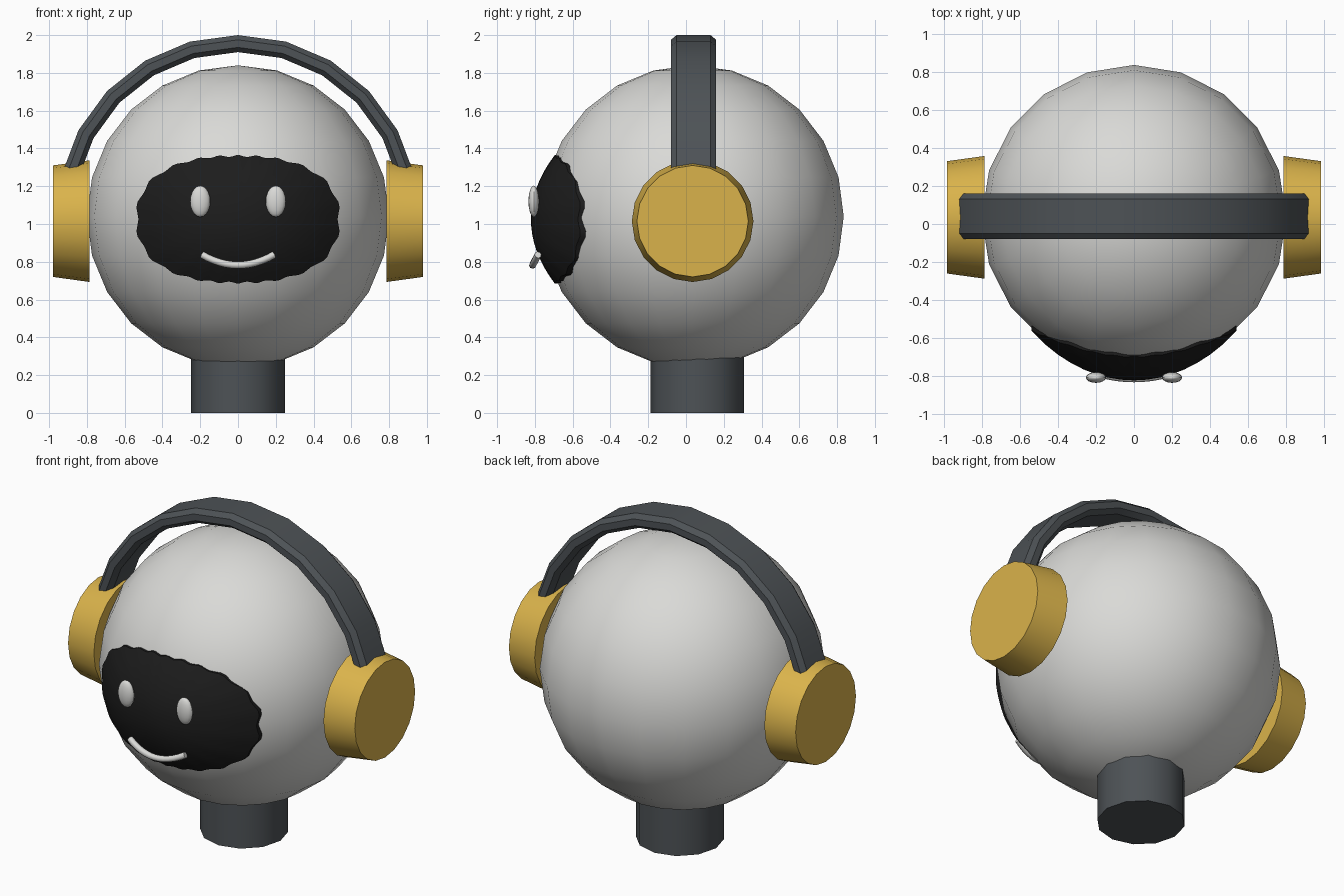
import bpy, bmesh
from math import sin, cos, pi, radians, sqrt
from mathutils import Matrix, Vector

cube = bpy.data.objects.get("Cube")
if cube:
    bpy.data.objects.remove(cube, do_unlink=True)

CENTRE = Vector((0, 0.035, 1.04))
RADIUS = 0.8


def material(name, r, g, b):
    m = bpy.data.materials.new(name)
    m.use_nodes = True
    m.diffuse_color = (r, g, b, 1)
    bsdf = next(n for n in m.node_tree.nodes if n.type == 'BSDF_PRINCIPLED')
    bsdf.inputs["Base Color"].default_value = (r, g, b, 1)
    return m


white = material("soft white", 0.70, 0.70, 0.68)
black = material("visor black", 0.012, 0.012, 0.012)
grey = material("slate grey", 0.075, 0.085, 0.093)
gold = material("gold", 0.70, 0.45, 0.07)


def finish(bm, name, mat):
    mesh = bpy.data.meshes.new(name)
    bm.to_mesh(mesh)
    bm.free()
    obj = bpy.data.objects.new(name, mesh)
    bpy.context.collection.objects.link(obj)
    mesh.materials.append(mat)
    bpy.ops.object.select_all(action='DESELECT')
    obj.select_set(True)
    bpy.context.view_layer.objects.active = obj
    bpy.ops.object.shade_smooth_by_angle(angle=radians(35))
    return obj


def ball(name, centre, size, segments, rings, mat):
    bm = bmesh.new()
    matrix = Matrix.Translation(centre) @ Matrix.Diagonal((*size, 1))
    bmesh.ops.create_uvsphere(bm, u_segments=segments, v_segments=rings,
                              radius=1, matrix=matrix)
    finish(bm, name, mat)


def cone(name, centre, r1, r2, depth, segments, mat, turn=0):
    bm = bmesh.new()
    matrix = Matrix.Translation(centre) @ Matrix.Rotation(turn, 4, 'Y')
    bmesh.ops.create_cone(bm, cap_ends=True, segments=segments, radius1=r1,
                          radius2=r2, depth=depth, matrix=matrix)
    finish(bm, name, mat)


# Head and neck
ball("head", CENTRE, (RADIUS,) * 3, 20, 12, white)
cone("neck", (0, 0.06, 0.2), 0.248, 0.248, 0.4, 12, grey)

# Ear cups and eyes, mirrored
for side, label in ((1, "left"), (-1, "right")):
    cone(label + "_ear_cup", (side * 0.883, 0.035, 1.015), 0.322, 0.295,
         0.195, 20, gold, side * pi / 2)
    ball(label + "_eye", (side * 0.2, -0.806, 1.12), (0.053, 0.028, 0.083),
         16, 10, white)

# Visor: a rounded shield bulging off the head, with a rim sunk into it
SEGMENTS, RINGS, POWER = 110, 8, 2.4


def visor_point(angle, rho, lift):
    reach = (abs(cos(angle) / 0.535) ** POWER
             + abs(sin(angle) / 0.335) ** POWER) ** (-1 / POWER)
    reach *= rho * (1 - 0.015 * cos(22 * angle) * rho)
    x, z = reach * cos(angle), reach * sin(angle)
    y = -sqrt(RADIUS ** 2 - x * x - z * z) - lift
    return CENTRE + Vector((x, y, z - 0.015))


bm = bmesh.new()
middle = bm.verts.new(visor_point(0, 0, 0.056))
levels = [(k / RINGS, 0.006 + 0.05 * (1 - (k / RINGS) ** 2))
          for k in range(1, RINGS + 1)] + [(1, -0.04)]
loops = [[bm.verts.new(visor_point(2 * pi * i / SEGMENTS, rho, lift))
          for i in range(SEGMENTS)] for rho, lift in levels]
for i in range(SEGMENTS):
    j = (i + 1) % SEGMENTS
    bm.faces.new((middle, loops[0][i], loops[0][j]))
    for inner, outer in zip(loops, loops[1:]):
        bm.faces.new((inner[i], outer[i], outer[j], inner[j]))
finish(bm, "visor", black)

# Smile: a round tube along a shallow curve
curve = bpy.data.curves.new("smile", 'CURVE')
curve.dimensions = '3D'
curve.bevel_depth = 0.019
curve.bevel_resolution = 2
curve.use_fill_caps = True
spline = curve.splines.new('POLY')
spline.points.add(12)
for i, point in enumerate(spline.points):
    t = i / 6 - 1
    point.co = (0.19 * t, -0.812 + 0.028 * t * t, 0.782 + 0.055 * t * t, 1)
curve.materials.append(white)
bpy.context.collection.objects.link(bpy.data.objects.new("smile", curve))

# Headband: a chamfered strap swept over the head
section = [(-0.12, 0.02), (-0.09, 0.045), (0.09, 0.045), (0.12, 0.02),
           (0.12, -0.02), (0.09, -0.045), (-0.09, -0.045), (-0.12, -0.02)]
bm = bmesh.new()
hoops = []
for step in range(-5, 6):
    a = radians(15.4 * step)
    hoops.append([bm.verts.new(((0.915 + h) * sin(a), 0.04 + w,
                                1.04 + (0.915 + h) * cos(a)))
                  for w, h in section])
for a, b in zip(hoops, hoops[1:]):
    for i in range(len(section)):
        j = (i + 1) % len(section)
        bm.faces.new((a[i], a[j], b[j], b[i]))
bm.faces.new(hoops[0])
bm.faces.new(hoops[-1])
bmesh.ops.recalc_face_normals(bm, faces=bm.faces)
finish(bm, "headband", grey)
